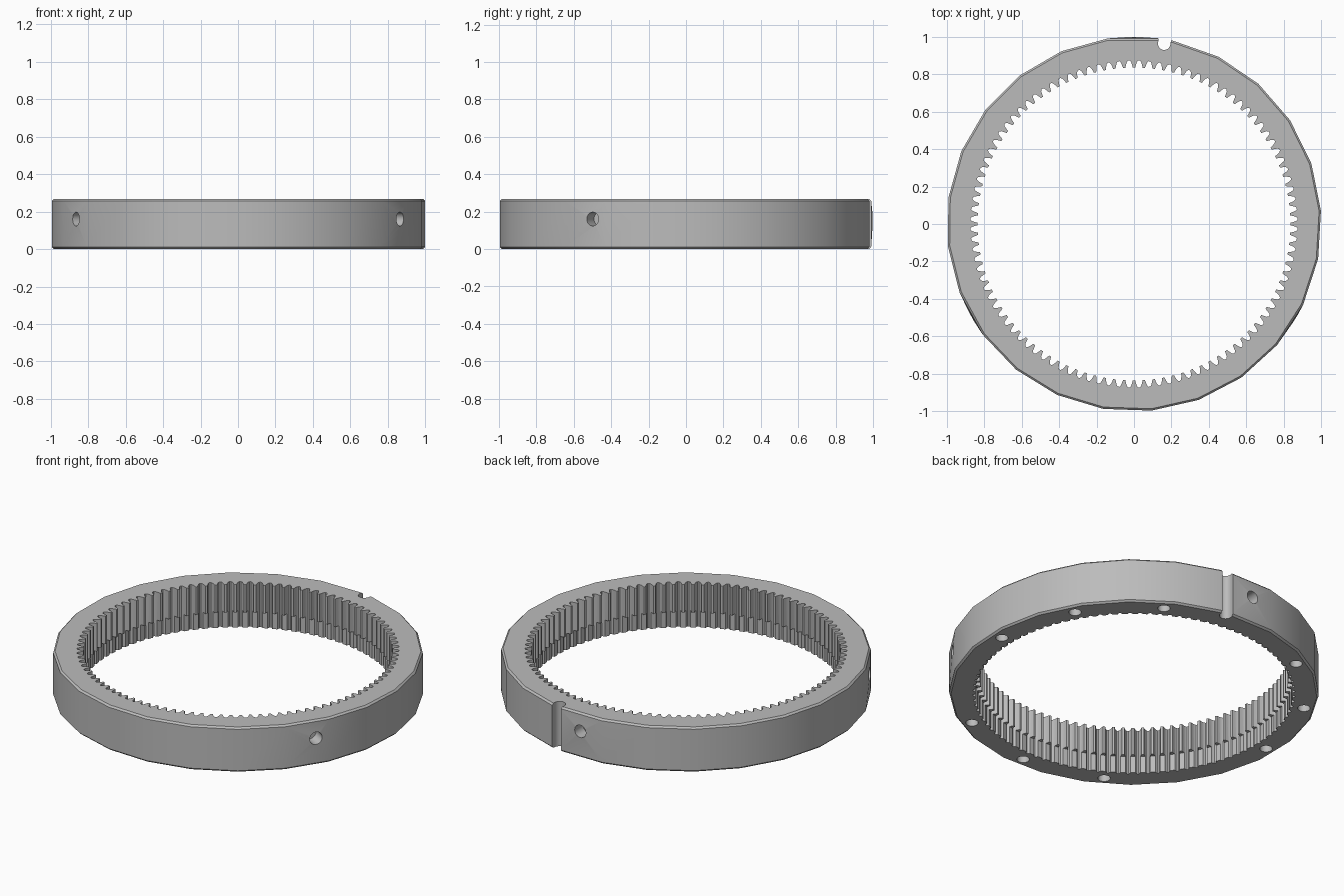
import bpy, bmesh
from math import sin, cos, pi, radians
from mathutils import Matrix, Vector

if "Cube" in bpy.data.objects:
    bpy.data.objects.remove(bpy.data.objects["Cube"])

HEIGHT, BEVEL, HOLE_Z = 0.267, 0.01, 0.16
TEETH = 100
HOLE_ANGLES = (90, 210, 330)

steel = bpy.data.materials.new("grey steel")
steel.use_nodes = True
steel.diffuse_color = (0.5, 0.5, 0.5, 1)
steel.node_tree.nodes["Principled BSDF"].inputs["Base Color"].default_value = (0.5, 0.5, 0.5, 1)


def polar(r, deg, z=0.0):
    return Vector((r * cos(radians(deg)), r * sin(radians(deg)), z))


def loft(name, rings):
    """Closed solid through stacked rings of points."""
    bm = bmesh.new()
    rows = [[bm.verts.new(p) for p in ring] for ring in rings]
    n = len(rows[0])
    for low, high in zip(rows, rows[1:]):
        for i in range(n):
            j = (i + 1) % n
            bm.faces.new((low[i], low[j], high[j], high[i]))
    bm.faces.new(rows[0][::-1])
    bm.faces.new(rows[-1])
    return finish(name, bm)


def finish(name, bm):
    bmesh.ops.recalc_face_normals(bm, faces=bm.faces)
    mesh = bpy.data.meshes.new(name)
    bm.to_mesh(mesh)
    bm.free()
    mesh.materials.append(steel)
    obj = bpy.data.objects.new(name, mesh)
    bpy.context.collection.objects.link(obj)
    return obj


def prism(name, points, z0, z1):
    return loft(name, [[Vector((p.x, p.y, z)) for p in points] for z in (z0, z1)])


def drill(name, holes, radius, depth):
    """Cutter made of cylinders, each centred on a matrix along its z axis."""
    bm = bmesh.new()
    for m in holes:
        bmesh.ops.create_cone(bm, cap_ends=True, segments=24, radius1=radius,
                              radius2=radius, depth=depth, matrix=m)
    return finish(name, bm)


def cut(target, cutter):
    mod = target.modifiers.new("cut", "BOOLEAN")
    mod.operation, mod.solver, mod.object = "DIFFERENCE", "EXACT", cutter
    bpy.context.view_layer.objects.active = target
    bpy.ops.object.modifier_apply(modifier=mod.name)
    bpy.data.objects.remove(cutter)


# Faceted outer body with narrow bevels at top and bottom
angles = [98 + 14.78 * i for i in range(24)] + [442]
levels = ((1 - BEVEL, 0), (1, BEVEL), (1, HEIGHT - BEVEL), (1 - BEVEL, HEIGHT))
ring = loft("ring_gear", [[polar(r, a, z) for a in angles] for r, z in levels])

# Raised centre on the facets that carry a side hole
bm = bmesh.new()
bm.from_mesh(ring.data)
for a in HOLE_ANGLES:
    axis = polar(1, a)
    sides = [f for f in bm.faces if abs(f.normal.z) < 0.1]
    face = max(sides, key=lambda f: f.calc_center_median().dot(axis))
    centre = bmesh.ops.poke(bm, faces=[face])["verts"][0]
    centre.co = polar(1, a, HOLE_Z)
bm.to_mesh(ring.data)
bm.free()

# Internal teeth
pitch = 360 / TEETH
tooth = ((-0.42, 0.872), (-0.3, 0.865), (-0.2, 0.85), (-0.12, 0.835),
         (0.12, 0.835), (0.2, 0.85), (0.3, 0.865), (0.42, 0.872))
outline = [polar(r, (i + f) * pitch) for i in range(TEETH) for f, r in tooth]
cut(ring, prism("tooth_cutter", outline, -0.1, HEIGHT + 0.1))

# Wider bore below the teeth
bore = [polar(0.859, (i + 0.5) * pitch) for i in range(TEETH)]
cut(ring, prism("bore_cutter", bore, -0.1, 0.1))

# Rounded locating notch through the rim
turn = Matrix.Rotation(radians(80.5), 3, "Z")
slot = [Vector((0.975 + 0.033 * cos(t), 0.033 * sin(t), 0))
        for t in [pi / 2 + pi * i / 12 for i in range(13)]]
slot += [Vector((1.1, -0.033, 0)), Vector((1.1, 0.033, 0))]
cut(ring, prism("notch_cutter", [turn @ p for p in slot], -0.1, HEIGHT + 0.1))

# Blind side holes
side = [Matrix.Translation(polar(1, a, HOLE_Z)) @ Matrix.Rotation(radians(a), 4, "Z")
        @ Matrix.Rotation(pi / 2, 4, "Y") for a in HOLE_ANGLES]
cut(ring, drill("side_hole_cutter", side, 0.037, 0.16))

# Blind holes in the underside, skipping the side hole positions
under = [Matrix.Translation(polar(0.933, a)) for a in range(0, 360, 30) if a not in HOLE_ANGLES]
cut(ring, drill("underside_hole_cutter", under, 0.034, 0.24))

bpy.ops.object.select_all(action="DESELECT")
ring.select_set(True)
bpy.context.view_layer.objects.active = ring
bpy.ops.object.shade_smooth_by_angle(angle=radians(25))
